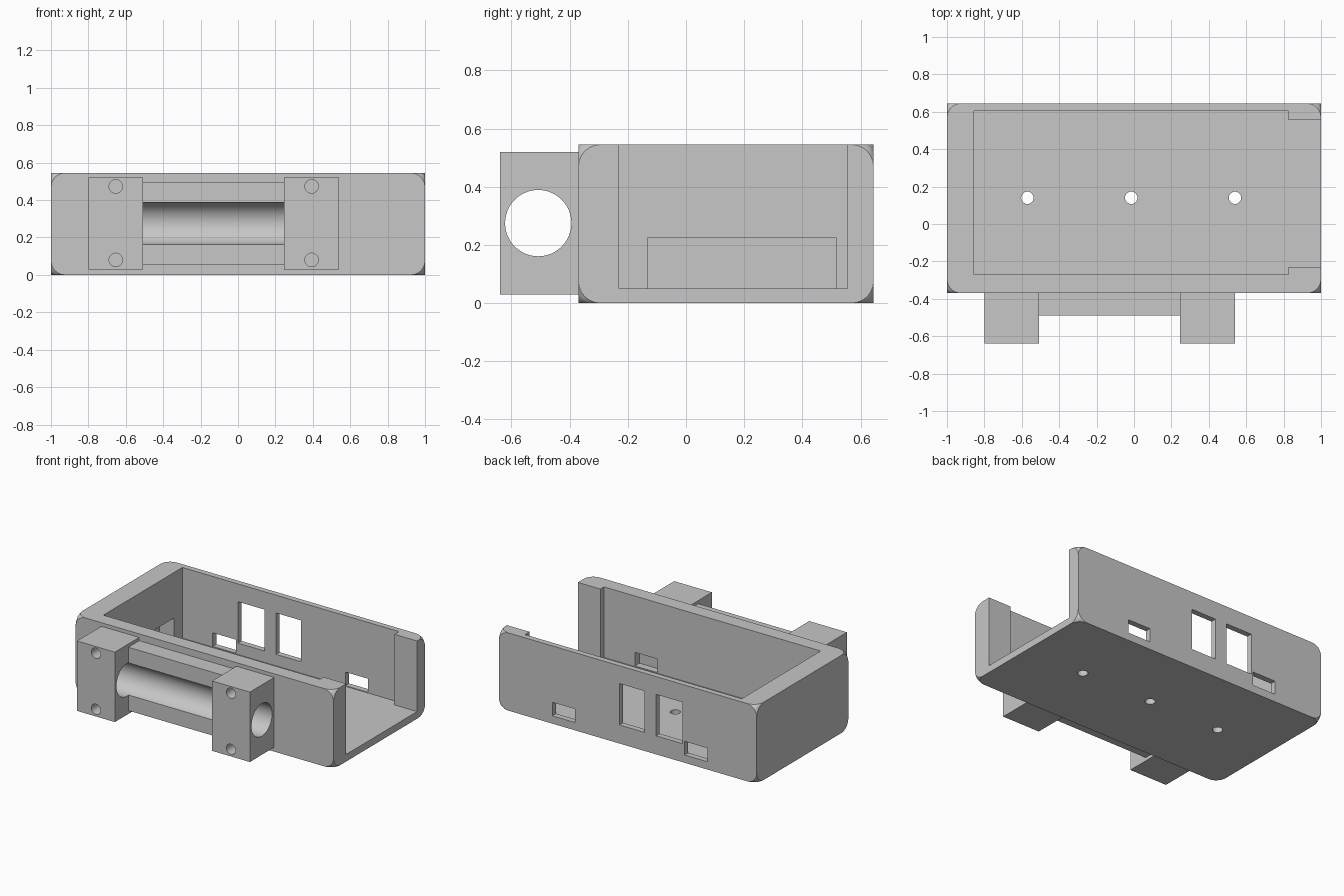
import bpy, bmesh, math
from mathutils import Matrix, Vector

if "Cube" in bpy.data.objects:
    bpy.data.objects.remove(bpy.data.objects["Cube"], do_unlink=True)

grey = bpy.data.materials.new("light grey plastic")
grey.use_nodes = True
colour = (0.57, 0.57, 0.57, 1)
grey.diffuse_color = colour
grey.node_tree.nodes["Principled BSDF"].inputs["Base Color"].default_value = colour


def add(name, bm):
    bmesh.ops.recalc_face_normals(bm, faces=bm.faces)
    mesh = bpy.data.meshes.new(name)
    bm.to_mesh(mesh)
    bm.free()
    mesh.materials.append(grey)
    ob = bpy.data.objects.new(name, mesh)
    bpy.context.collection.objects.link(ob)
    return ob


def box(name, x, y, z, corner=0):
    """Box from three (low, high) ranges, with optionally rounded corners."""
    bm = bmesh.new()
    bmesh.ops.create_cube(bm, size=1)
    for v in bm.verts:
        v.co = Vector([(a + b) / 2 + c * (b - a) for c, (a, b) in zip(v.co, (x, y, z))])
    if corner:
        bmesh.ops.bevel(bm, geom=bm.verts[:], offset=corner, segments=6,
                        profile=0.5, affect='VERTICES')
    return add(name, bm)


def rod(name, centre, radius, length, axis):
    """Cylinder centred on a point along the X, Y or Z axis."""
    bm = bmesh.new()
    turn = {'X': Matrix.Rotation(math.pi / 2, 4, 'Y'),
            'Y': Matrix.Rotation(math.pi / 2, 4, 'X'), 'Z': Matrix()}[axis]
    bmesh.ops.create_cone(bm, cap_ends=True, segments=48, radius1=radius, radius2=radius,
                          depth=length, matrix=Matrix.Translation(centre) @ turn)
    return add(name, bm)


def prism(name, outline, z0, z1):
    """Plan outline extruded upwards."""
    bm = bmesh.new()
    face = bm.faces.new([bm.verts.new((x, y, z0)) for x, y in outline])
    out = bmesh.ops.extrude_face_region(bm, geom=[face])
    moved = [g for g in out["geom"] if isinstance(g, bmesh.types.BMVert)]
    bmesh.ops.translate(bm, verts=moved, vec=(0, 0, z1 - z0))
    return add(name, bm)


def cut(ob, cutters):
    """Subtract the cutters, keep the result and drop the cutters."""
    for c in cutters:
        c.hide_render = True
        mod = ob.modifiers.new("cut", 'BOOLEAN')
        mod.operation, mod.solver, mod.object = 'DIFFERENCE', 'EXACT', c
    bpy.context.view_layer.update()
    result = bpy.data.meshes.new_from_object(
        ob.evaluated_get(bpy.context.evaluated_depsgraph_get()))
    ob.modifiers.clear()
    ob.data = result
    for c in cutters:
        bpy.data.objects.remove(c, do_unlink=True)
    bpy.ops.object.select_all(action='DESELECT')
    ob.select_set(True)
    bpy.context.view_layer.objects.active = ob
    bpy.ops.object.shade_smooth_by_angle(angle=math.radians(30))


# Case: open at the top and at one end, with a lip on each side of the open end
case = box("case", (-1, 1), (-0.37, 0.645), (0, 0.545), corner=0.075)
cavity = prism("cavity_cutter",
               [(-0.855, -0.27), (0.825, -0.27), (0.825, -0.23), (1.1, -0.23),
                (1.1, 0.555), (0.825, 0.555), (0.825, 0.605), (-0.855, 0.605)], 0.05, 0.7)
cutters = [cavity]

# Pocket inside the closed end wall
cutters.append(box("pocket_cutter", (-0.97, -0.8), (-0.13, 0.515), (0.051, 0.225)))

# Windows in the back wall, and shallow pockets facing the small ones
for x in [(-0.425, -0.22), (-0.13, 0.065)]:
    cutters.append(box("tall_window_cutter", x, (0.55, 0.7), (0.13, 0.42)))
for x in [(-0.62, -0.44), (0.41, 0.585)]:
    cutters.append(box("small_window_cutter", x, (0.55, 0.7), (0.055, 0.15)))
    cutters.append(box("small_pocket_cutter", x, (-0.32, -0.2), (0.055, 0.15)))

# Mounting holes in the floor
for x in (-0.57, -0.015, 0.54):
    cutters.append(rod("floor_hole_cutter", (x, 0.14, 0), 0.033, 0.3, 'Z'))
cut(case, cutters)

# Clamp blocks with a wide bore and blind screw holes
bore = (-0.13, -0.508, 0.275)
for name, low, high in [("right_clamp_block", -0.8, -0.507), ("left_clamp_block", 0.247, 0.54)]:
    block = box(name, (low, high), (-0.64, -0.36), (0.03, 0.52))
    holes = [rod("bore_cutter", bore, 0.114, 2, 'X')]
    for z in (0.08, 0.473):
        holes.append(rod("screw_hole_cutter", ((low + high) / 2, -0.64, z), 0.036, 0.5, 'Y'))
    cut(block, holes)

# Grooved plate between the blocks
cradle = box("cradle_plate", (-0.507, 0.247), (-0.49, -0.36), (0.053, 0.497))
cut(cradle, [rod("groove_cutter", bore, 0.114, 2, 'X')])
